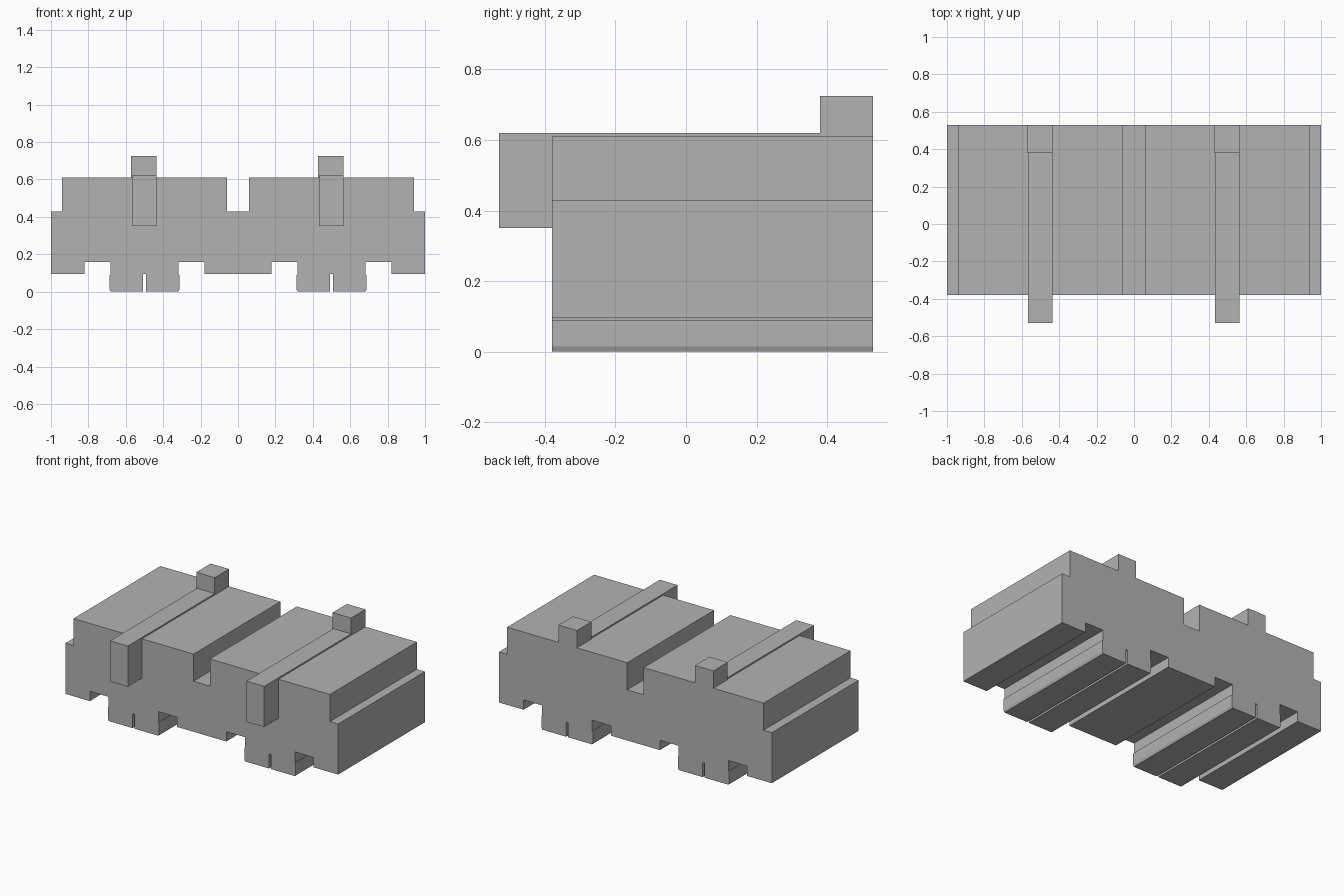
import bpy, bmesh
from mathutils import Vector

cube = bpy.data.objects.get("Cube")
if cube:
    bpy.data.objects.remove(cube, do_unlink=True)

grey = bpy.data.materials.new("plain_grey")
grey.use_nodes = True
colour = (0.45, 0.45, 0.45, 1)
grey.diffuse_color = colour
grey.node_tree.nodes["Principled BSDF"].inputs["Base Color"].default_value = colour

MODULES = (-0.5, 0.5)
FRONT, BACK = -0.38, 0.53


def extrude_profile(name, points, direction):
    """Fill a closed outline and extrude it along a direction."""
    bm = bmesh.new()
    face = bm.faces.new([bm.verts.new(p) for p in points])
    result = bmesh.ops.extrude_face_region(bm, geom=[face], use_keep_orig=True)
    moved = [v for v in result["geom"] if isinstance(v, bmesh.types.BMVert)]
    bmesh.ops.translate(bm, vec=Vector(direction), verts=moved)
    bmesh.ops.recalc_face_normals(bm, faces=bm.faces)
    mesh = bpy.data.meshes.new(name)
    bm.to_mesh(mesh)
    bm.free()
    mesh.materials.append(grey)
    obj = bpy.data.objects.new(name, mesh)
    bpy.context.collection.objects.link(obj)


def mirrored(half, centre):
    """Path from left to right, symmetric about a centre line."""
    left = [(centre - u, z) for u, z in reversed(half)]
    return left + [(centre + u, z) for u, z in half]


# Body: two identical modules, each with a split foot and a raised top
foot_half = [(0.007, 0.095), (0.007, 0), (0.182, 0), (0.188, 0.015),
             (0.188, 0.09), (0.183, 0.09), (0.183, 0.16), (0.32, 0.16),
             (0.32, 0.095)]
top_half = [(0.44, 0.61), (0.44, 0.43)]
lower, upper = [], []
for x in MODULES:
    lower += mirrored(foot_half, x)
    upper += mirrored(top_half, x)
outline = ([(-1, 0.095)] + lower + [(1, 0.095), (1, 0.43)]
           + upper[::-1] + [(-1, 0.43)])
extrude_profile("body", [(x, FRONT, z) for x, z in outline],
                (0, BACK - FRONT, 0))

# Rails hooked over the front edge, with a raised stop at the back
rail = [(-0.53, 0.35), (FRONT, 0.35), (FRONT, 0.61), (0.38, 0.61),
        (0.38, 0.62), (-0.53, 0.62)]
stop = [(0.38, 0.61), (BACK, 0.61), (BACK, 0.725), (0.38, 0.725)]
for side, x in zip(("right", "left"), MODULES):
    extrude_profile(side + "_rail", [(x - 0.067, y, z) for y, z in rail],
                    (0.13, 0, 0))
    extrude_profile(side + "_stop", [(x - 0.072, y, z) for y, z in stop],
                    (0.135, 0, 0))
